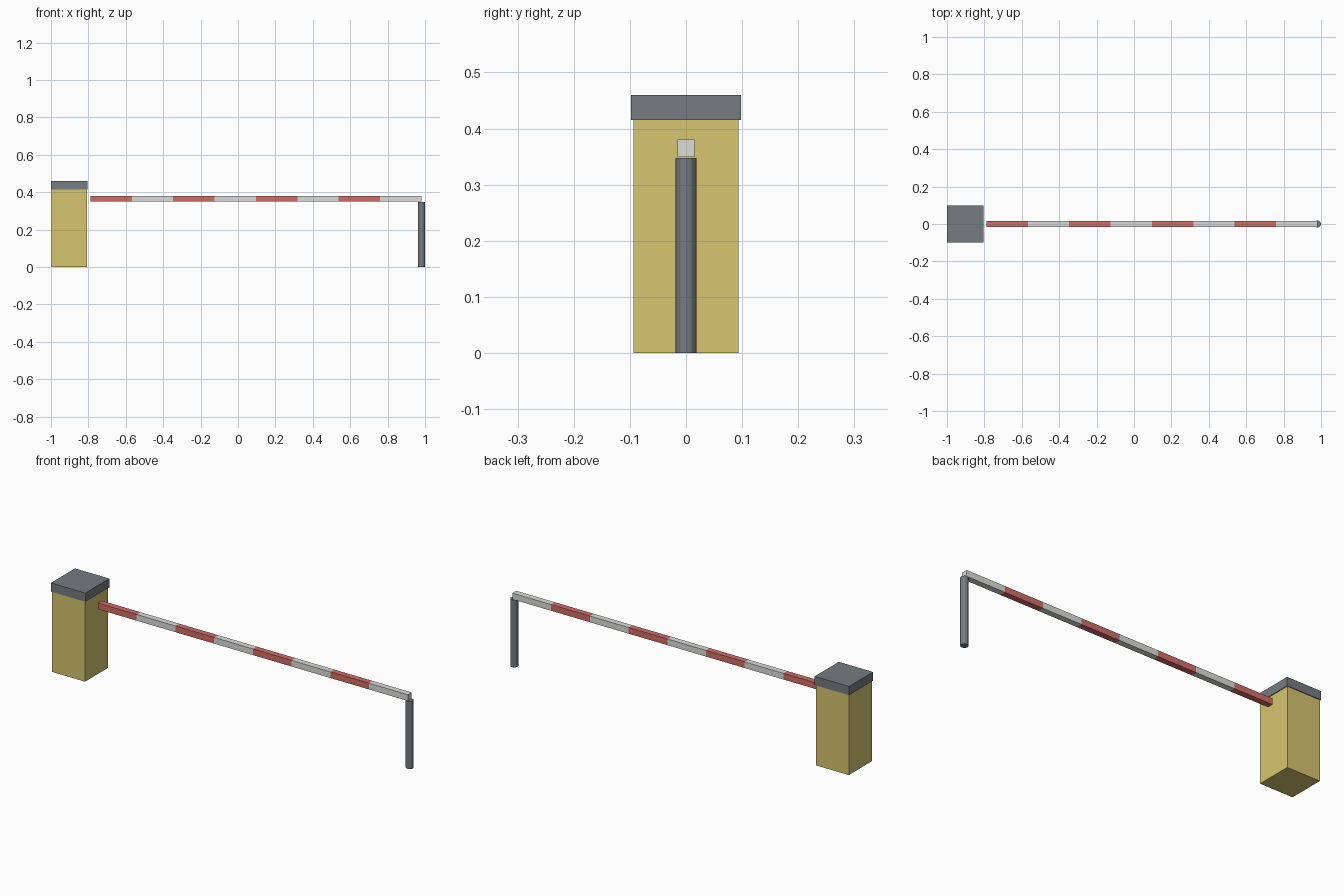
import bpy
import bmesh

if "Cube" in bpy.data.objects:
    bpy.data.objects.remove(bpy.data.objects["Cube"])


def material(name, rgb):
    m = bpy.data.materials.new(name)
    m.diffuse_color = (*rgb, 1.0)
    m.use_nodes = True
    m.node_tree.nodes["Principled BSDF"].inputs["Base Color"].default_value = m.diffuse_color
    return m


YELLOW = material("yellow", (0.68, 0.56, 0.16))
GREY = material("dark_grey", (0.18, 0.20, 0.22))
RED = material("red", (0.64, 0.155, 0.14))
WHITE = material("white", (0.72, 0.72, 0.71))


def add_object(name, bm, mats):
    mesh = bpy.data.meshes.new(name)
    bm.to_mesh(mesh)
    bm.free()
    for m in mats:
        mesh.materials.append(m)
    obj = bpy.data.objects.new(name, mesh)
    bpy.context.collection.objects.link(obj)
    return obj


def box_bmesh(x0, x1, half_y, z0, z1):
    bm = bmesh.new()
    bmesh.ops.create_cube(bm, size=1.0)
    for v in bm.verts:
        v.co.x = x1 if v.co.x > 0 else x0
        v.co.y = half_y if v.co.y > 0 else -half_y
        v.co.z = z1 if v.co.z > 0 else z0
    return bm


# Cabinet and its slightly wider lid
add_object("cabinet", box_bmesh(-0.996, -0.808, 0.094, 0.0, 0.415), [YELLOW])
add_object("cabinet_lid", box_bmesh(-1.0, -0.804, 0.098, 0.415, 0.46), [GREY])

# Barrier arm, cut into eight bands of alternating colour
X0, X1, BANDS = -0.789, 0.981, 8
step = (X1 - X0) / BANDS
arm = box_bmesh(X0, X1, 0.0155, 0.349, 0.381)
for i in range(1, BANDS):
    bmesh.ops.bisect_plane(arm, geom=arm.verts[:] + arm.edges[:] + arm.faces[:],
                           plane_co=(X0 + i * step, 0, 0), plane_no=(1, 0, 0))
for f in arm.faces:
    band = int((f.calc_center_median().x - X0) / step)
    f.material_index = min(max(band, 0), BANDS - 1) % 2
add_object("barrier_arm", arm, [RED, WHITE])

# Round rest post under the arm tip
post = bmesh.new()
bmesh.ops.create_cone(post, cap_ends=True, segments=12,
                      radius1=0.019, radius2=0.019, depth=0.348)
bmesh.ops.translate(post, verts=post.verts, vec=(0.981, 0, 0.174))
add_object("rest_post", post, [GREY])
